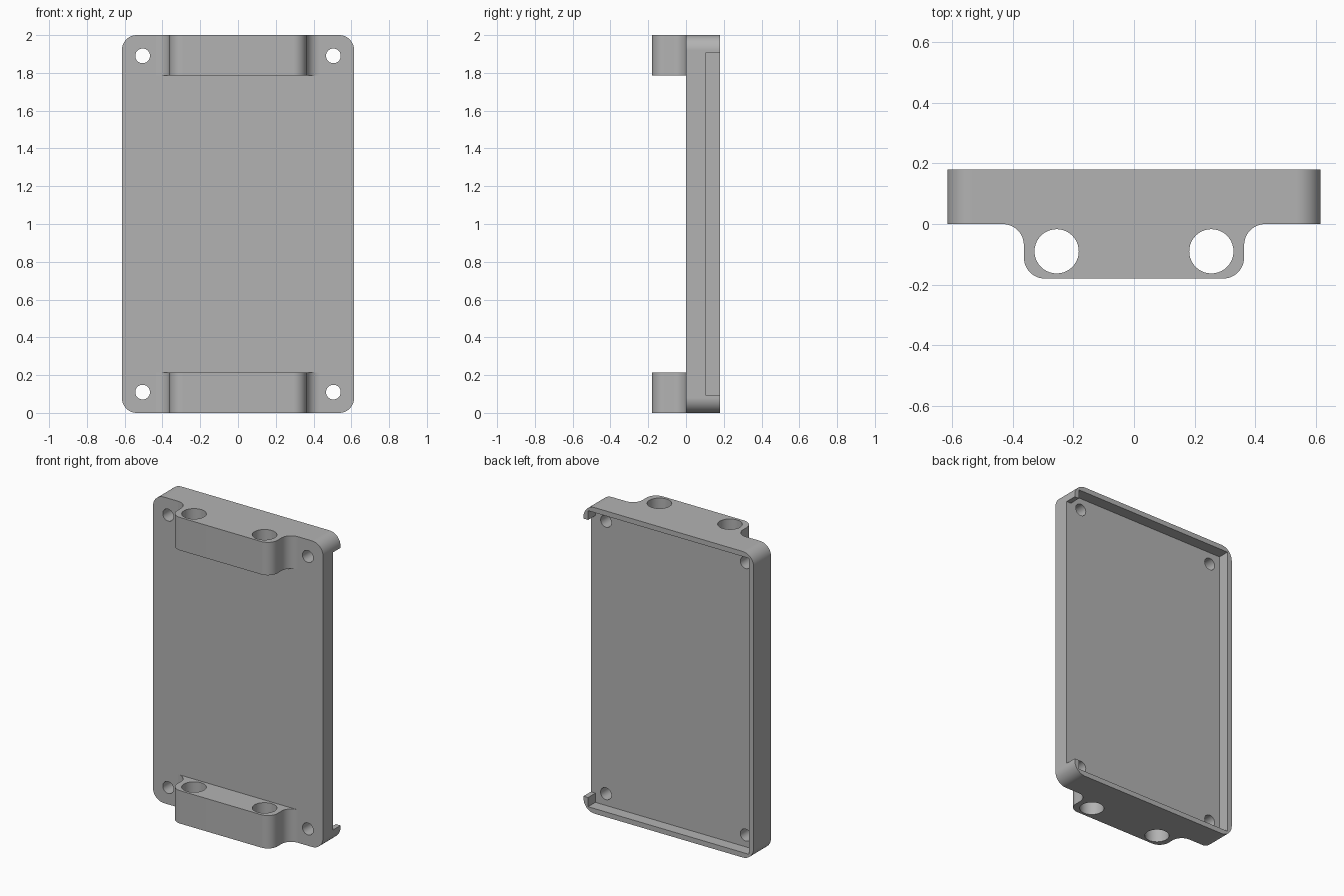
import bpy
import bmesh
from math import cos, sin, radians
from mathutils import Matrix, Vector

cube = bpy.data.objects.get("Cube")
if cube:
    bpy.data.objects.remove(cube, do_unlink=True)

GREY = (0.45, 0.45, 0.45, 1)
grey = bpy.data.materials.new("grey plastic")
grey.use_nodes = True
grey.diffuse_color = GREY
grey.node_tree.nodes["Principled BSDF"].inputs["Base Color"].default_value = GREY

HALF_W, HEIGHT, DEPTH = 0.615, 2.0, 0.18
CORNER, RIM, FLOOR = 0.08, 0.033, 0.105
LUG_W, LUG_H, FILLET = 0.363, 0.215, 0.07


def arc(cx, cy, r, start, end, steps=12):
    angles = [radians(start + (end - start) * i / steps) for i in range(steps + 1)]
    return [(cx + r * cos(a), cy + r * sin(a)) for a in angles]


def add_object(name, bm):
    bmesh.ops.recalc_face_normals(bm, faces=bm.faces)
    mesh = bpy.data.meshes.new(name)
    bm.to_mesh(mesh)
    bm.free()
    mesh.materials.append(grey)
    obj = bpy.data.objects.new(name, mesh)
    bpy.context.collection.objects.link(obj)
    return obj


def prism(name, outline, direction):
    """Extrude a closed outline of 3D points along a direction."""
    bm = bmesh.new()
    face = bm.faces.new([bm.verts.new(p) for p in outline])
    new = bmesh.ops.extrude_face_region(bm, geom=[face])["geom"]
    verts = [g for g in new if isinstance(g, bmesh.types.BMVert)]
    bmesh.ops.translate(bm, verts=verts, vec=Vector(direction))
    # extruding keeps the first cap, so the prism is closed
    return add_object(name, bm)


def box(name, low, high):
    low, high = Vector(low), Vector(high)
    bm = bmesh.new()
    bmesh.ops.create_cube(bm, size=1, matrix=Matrix.Translation((low + high) / 2)
                          @ Matrix.Diagonal((*(high - low), 1)))
    return add_object(name, bm)


def cylinder(name, center, r, length, axis):
    bm = bmesh.new()
    turn = Matrix.Rotation(radians(90), 4, "X") if axis == "Y" else Matrix()
    bmesh.ops.create_cone(bm, cap_ends=True, segments=40, radius1=r, radius2=r,
                          depth=length, matrix=Matrix.Translation(center) @ turn)
    return add_object(name, bm)


def cut(obj, cutter):
    cutter.hide_render = True
    mod = obj.modifiers.new("cut", "BOOLEAN")
    mod.operation, mod.solver, mod.object = "DIFFERENCE", "EXACT", cutter
    bpy.context.view_layer.objects.active = obj
    bpy.ops.object.modifier_apply(modifier=mod.name)
    bpy.data.objects.remove(cutter, do_unlink=True)


def finish(obj):
    bpy.ops.object.select_all(action="DESELECT")
    obj.select_set(True)
    bpy.context.view_layer.objects.active = obj
    bpy.ops.object.shade_smooth_by_angle(angle=radians(30))
    mod = obj.modifiers.new("even shading", "WEIGHTED_NORMAL")
    mod.keep_sharp = True


# Backing tray with rounded corners
x, z = HALF_W - CORNER, HEIGHT - CORNER
outline = (arc(x, z, CORNER, 0, 90) + arc(-x, z, CORNER, 90, 180)
           + arc(-x, CORNER, CORNER, 180, 270) + arc(x, CORNER, CORNER, 270, 360))
tray = prism("tray", [(px, 0, pz) for px, pz in outline], (0, DEPTH, 0))

# Pocket in the back, open on the left side between the corner hooks
inner = HALF_W - RIM
cut(tray, box("pocket", (-inner, FLOOR, RIM), (inner, 0.3, HEIGHT - RIM)))
cut(tray, box("side_opening", (0.5, FLOOR, 0.093), (0.7, 0.3, HEIGHT - 0.093)))

# Screw holes in the corners
for sx in (-1, 1):
    for hz in (0.11, HEIGHT - 0.11):
        cut(tray, cylinder("screw_hole", (sx * 0.505, 0.05, hz), 0.039, 0.5, "Y"))
finish(tray)

# Clamp lugs on the front: flared at the tray, rounded outside, two rod holes
half = (arc(LUG_W - FILLET, FILLET - DEPTH, FILLET, 270, 360)
        + arc(LUG_W + FILLET, -FILLET, FILLET, 180, 90))
profile = half + [(-px, py) for px, py in reversed(half)]
for name, base in (("lower_lug", 0), ("upper_lug", HEIGHT - LUG_H)):
    lug = prism(name, [(px, py, base) for px, py in profile], (0, 0, LUG_H))
    for sx in (-1, 1):
        cut(lug, cylinder("rod_hole", (sx * 0.255, -0.09, base + LUG_H / 2),
                          0.073, 0.5, "Z"))
    finish(lug)
